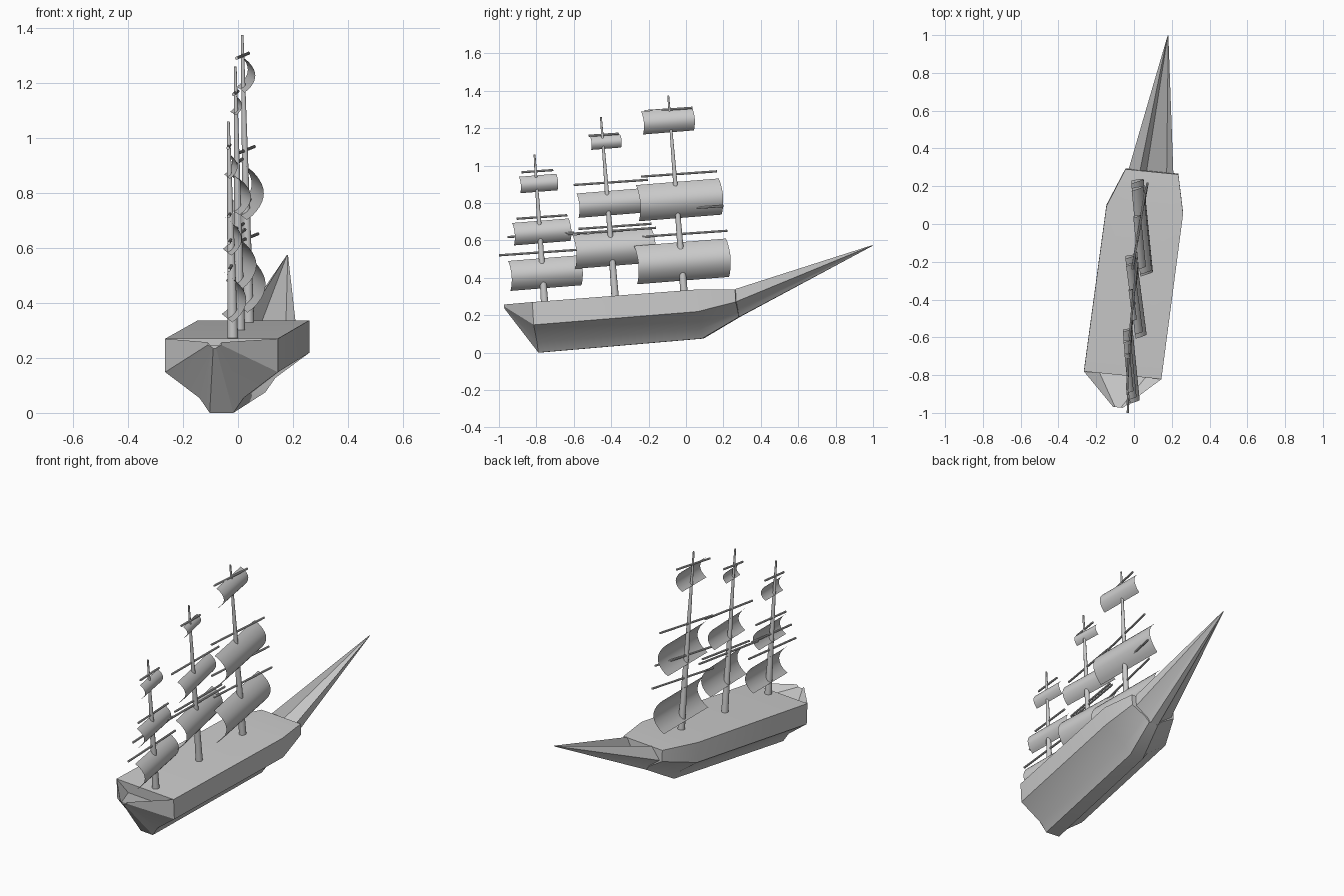
import bpy, bmesh, math
from mathutils import Vector

if "Cube" in bpy.data.objects:
    bpy.data.objects.remove(bpy.data.objects["Cube"])


def finish(name, bm, angle=30, fix=True):
    if fix:
        bmesh.ops.recalc_face_normals(bm, faces=bm.faces)
    me = bpy.data.meshes.new(name)
    bm.to_mesh(me)
    bm.free()
    ob = bpy.data.objects.new(name, me)
    bpy.context.collection.objects.link(ob)
    bpy.ops.object.select_all(action='DESELECT')
    ob.select_set(True)
    bpy.context.view_layer.objects.active = ob
    bpy.ops.object.shade_smooth_by_angle(angle=math.radians(angle))
    return ob


# Half cross-section of the hull, from deck edge to keel (width, height)
HALF = [(0.6, 1.0), (1.0, 1.0), (1.0, 0.55), (0.39, 0.2), (0.21, 0.0)]


def ring(cx, cy, half_w, bottom, top, drop=0.0, narrow=1.0, shift=0.0):
    """Hull section, yawed and pitched with the ship; drop sinks the inner deck."""
    pts = []
    for side in (1, -1):
        half = []
        for i, (w, h) in enumerate(HALF):
            x = side * w * half_w
            if i < 2:
                x = x * narrow + shift
            z = bottom + h * (top - bottom) - (drop if i == 0 else 0)
            half.append(Vector((cx + x, cy - 0.1 * x - 0.06 * (z - bottom), z)))
        pts += half if side == 1 else half[::-1]
    return pts


def loft(name, rings, angle=30):
    bm = bmesh.new()
    loops = [[bm.verts.new(p) for p in r] for r in rings]
    for a, b in zip(loops, loops[1:]):
        n = len(a)
        for i in range(n):
            bm.faces.new((a[i], a[(i + 1) % n], b[(i + 1) % n], b[i]))
    bm.faces.new(loops[0])
    bm.faces.new(loops[-1])
    return finish(name, bm, angle)


def pole(name, a, b, r1, r2, sides=12):
    a, b = Vector(a), Vector(b)
    d = b - a
    bm = bmesh.new()
    bmesh.ops.create_cone(bm, cap_ends=True, segments=sides, radius1=r1, radius2=r2, depth=d.length)
    bm.transform(d.to_track_quat('Z', 'Y').to_matrix().to_4x4())
    bmesh.ops.translate(bm, verts=bm.verts, vec=(a + b) / 2)
    return finish(name, bm, 40)


def sail(name, cx, y0, y1, z0, z1, slope):
    """Square sail along y that billows towards +x."""
    h = z1 - z0
    bulge = 0.32 * h
    y1 -= 0.2 * bulge
    mid = (y0 + y1) / 2
    n = 12
    bm = bmesh.new()
    rows = []
    for i in range(n + 1):
        t = i / n
        b = bulge * math.sin(math.pi * t) ** 0.8
        row = []
        for y in (y0, y1):
            row.append(bm.verts.new((cx + slope * (y - mid) + b,
                                     y + 0.25 * b - 0.08 * h * (t - 0.5),
                                     z0 + h * t + 0.08 * (y - mid))))
        rows.append(row)
    for a, b in zip(rows, rows[1:]):
        bm.faces.new((a[0], a[1], b[1], b[0]))
    return finish(name, bm, 60, fix=False)


# Hull, recessed stern and trough-shaped prow spike
loft("hull", [ring(-0.06, -0.785, 0.205, 0.0, 0.27),
              ring(0.057, 0.09, 0.203, 0.075, 0.337),
              ring(0.095, 0.285, 0.14, 0.19, 0.337)])
loft("stern", [ring(-0.085, -0.97, 0.025, 0.235, 0.257, 0.012),
               ring(-0.06, -0.785, 0.205, 0.0, 0.27, 0.06)], 15)
loft("prow_spike", [ring(0.09, 0.285, 0.118, 0.19, 0.34, 0.06, 0.75, 0.03),
                    ring(0.18, 0.998, 0.002, 0.571, 0.575)], 35)

# Masts: base, top, yard yaw, sail centre x, sail yaw,
# yards (y0, y1, z), sails (y0, y1, bottom, top)
MASTS = {
    "rear": ((-0.018, -0.753, 0.22), (-0.035, -0.81, 1.06), 0.04, -0.04, -0.10,
             [(-1.0, -0.575, 0.535), (-0.955, -0.6, 0.63), (-0.905, -0.635, 0.725), (-0.88, -0.71, 0.97)],
             [(-0.945, -0.555, 0.345, 0.505), (-0.925, -0.615, 0.585, 0.705), (-0.89, -0.685, 0.86, 0.948)]),
    "middle": ((0.007, -0.375, 0.25), (-0.01, -0.455, 1.26), 0.10, -0.018, -0.13,
               [(-0.65, -0.16, 0.65), (-0.575, -0.185, 0.675), (-0.6, -0.205, 0.91), (-0.52, -0.36, 1.165)],
               [(-0.6, -0.165, 0.465, 0.645), (-0.58, -0.21, 0.735, 0.865), (-0.51, -0.345, 1.09, 1.16)]),
    "fore": ((0.04, -0.008, 0.29), (0.015, -0.095, 1.375), 0.17, 0.01, -0.10,
             [(-0.25, 0.22, 0.635), (-0.24, 0.2, 0.768), (-0.24, 0.165, 0.955), (-0.22, 0.035, 1.3)],
             [(-0.27, 0.235, 0.385, 0.59), (-0.26, 0.195, 0.72, 0.913), (-0.235, 0.045, 1.177, 1.3)]),
}
for label, (base, top, yaw, sx, syaw, yards, sails) in MASTS.items():
    pole(label + "_mast", base, top, 0.021, 0.005)
    for i, (y0, y1, z) in enumerate(yards):
        t = (z - base[2]) / (top[2] - base[2])
        x = base[0] + t * (top[0] - base[0])
        half = (y1 - y0) / 2
        pole(f"{label}_yard_{i + 1}", (x - yaw * half, y0, z - 0.07 * half),
             (x + yaw * half, y1, z + 0.07 * half), 0.006, 0.006, 8)
    for i, s in enumerate(sails):
        sail(f"{label}_sail_{i + 1}", sx, *s, syaw)
